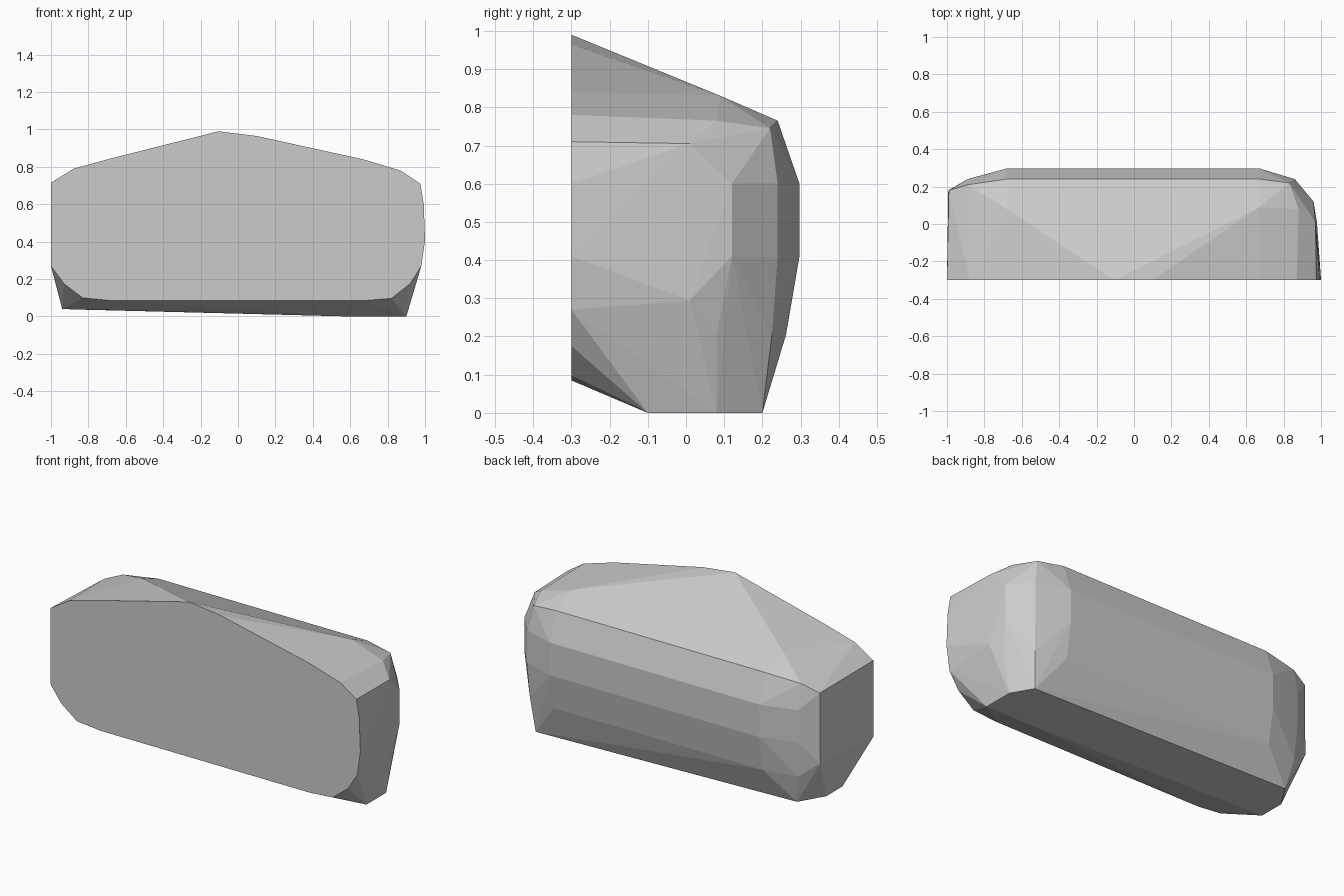
import bpy
import bmesh

if "Cube" in bpy.data.objects:
    bpy.data.objects.remove(bpy.data.objects["Cube"])

# Flat front outline (x, z), lying in the plane y = -0.3
FRONT_Y = -0.3
front = [(-1, .715), (-.88, .79), (-.68, .845), (-.105, .99), (.1, .965),
         (.67, .84), (.87, .78), (.975, .71), (.993, .6), (1, .41),
         (.98, .27), (.92, .175), (.82, .097), (.67, .085), (-.68, .085),
         (-.83, .1), (-.93, .175), (-1, .27)]

# Chamfered back half: horizontal outlines (x, y) at each height
levels = {
    .83: [(-.68, .08), (.67, .09)],
    .765: [(-.68, .24), (.67, .24), (.88, .08)],
    .745: [(-.89, .21), (.83, .22)],
    .705: [(-.99, .18), (.97, .01)],
    .60: [(-.89, .24), (-.68, .297), (.67, .297), (.86, .24), (.96, .12)],
    .41: [(-.89, .24), (-.68, .297), (.67, .297), (.86, .24), (.96, .12)],
    .294: [(-.993, .18), (.978, .01)],
    .205: [(-.88, .225), (-.68, .262), (.67, .262), (.85, .225), (.94, .08)],
}

# Slightly tilted underside (x, y, z)
base = [(-.94, -.1, .04), (-.94, .05, .04), (-.85, .19, .037),
        (.83, .2, 0), (.9, .08, 0), (.9, -.1, 0), (.6, -.1, 0)]

points = [(x, FRONT_Y, z) for x, z in front]
points += [(x, y, z) for z, outline in levels.items() for x, y in outline]
points += base

# Wrap the outlines into one faceted block
bm = bmesh.new()
for p in points:
    bm.verts.new(p)
hull = bmesh.ops.convex_hull(bm, input=bm.verts[:])
loose = {g for g in hull["geom_interior"] + hull["geom_unused"]
         if isinstance(g, bmesh.types.BMVert)}
bmesh.ops.delete(bm, geom=list(loose), context='VERTS')
bmesh.ops.dissolve_limit(bm, angle_limit=.02, verts=bm.verts[:], edges=bm.edges[:])
bmesh.ops.recalc_face_normals(bm, faces=bm.faces[:])

mesh = bpy.data.meshes.new("faceted_block")
bm.to_mesh(mesh)
bm.free()
block = bpy.data.objects.new("faceted_block", mesh)
bpy.context.collection.objects.link(block)
